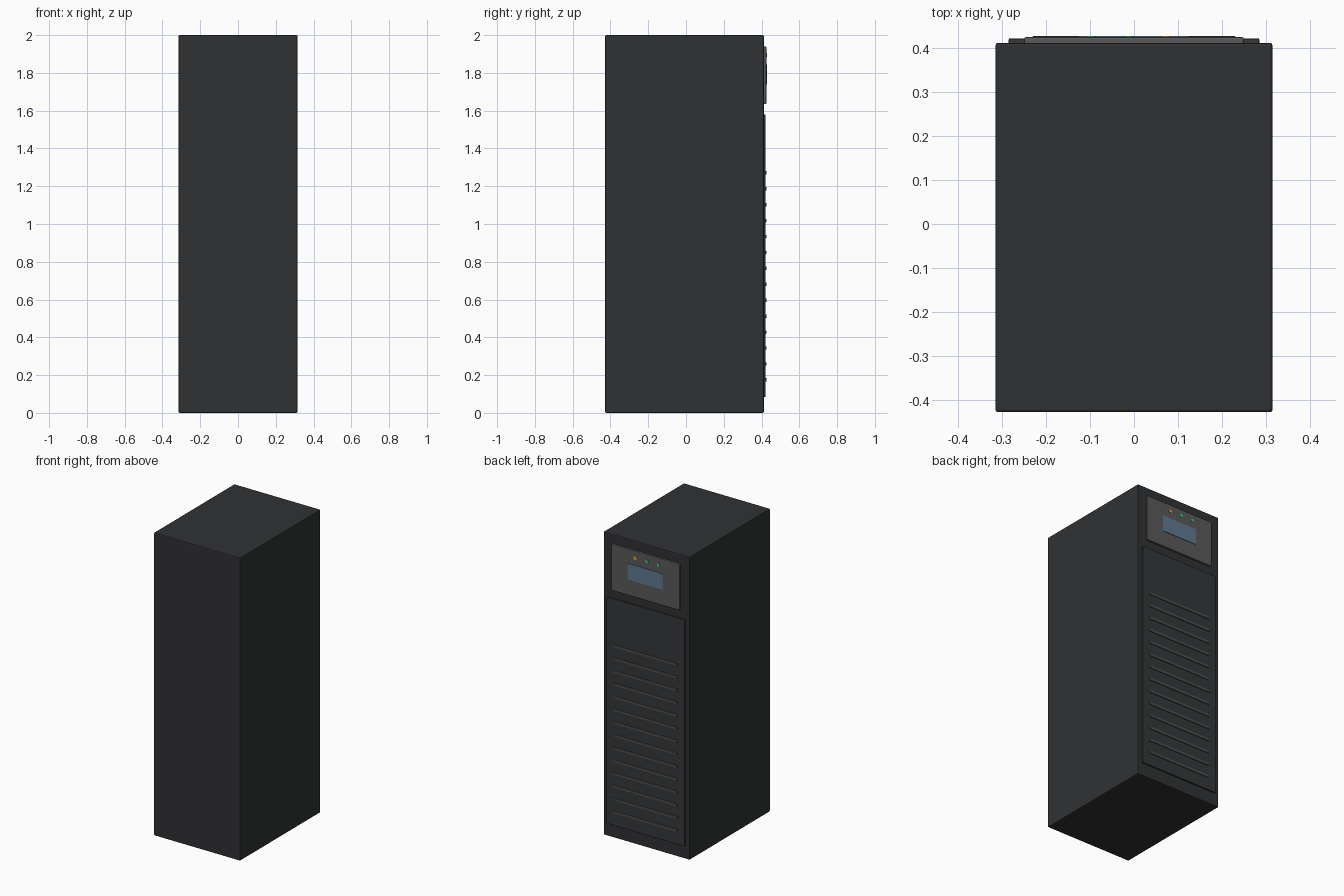
import bpy, bmesh, math

if "Cube" in bpy.data.objects:
    bpy.data.objects.remove(bpy.data.objects["Cube"])


def material(name, rgb):
    m = bpy.data.materials.new(name)
    m.diffuse_color = (*rgb, 1)
    m.use_nodes = True
    m.node_tree.nodes["Principled BSDF"].inputs["Base Color"].default_value = m.diffuse_color
    return m


BODY = material("body_grey", (0.030, 0.031, 0.033))
DOOR = material("door_grey", (0.036, 0.038, 0.040))
SLAT = material("slat_grey", (0.07, 0.072, 0.075))
PANEL = material("panel_grey", (0.10, 0.10, 0.105))
GLASS = material("screen_blue", (0.12, 0.19, 0.28))
GREEN = material("green", (0.05, 0.55, 0.15))
AMBER = material("amber", (0.85, 0.35, 0.03))


def box(name, x, y, z, mat, bevel):
    """Bevelled box from (min, max) pairs."""
    bm = bmesh.new()
    bmesh.ops.create_cube(bm, size=1)
    for v in bm.verts:
        v.co = [(a + b) / 2 + c * (b - a) for c, (a, b) in zip(v.co, (x, y, z))]
    me = bpy.data.meshes.new(name)
    bm.to_mesh(me)
    bm.free()
    me.materials.append(mat)
    ob = bpy.data.objects.new(name, me)
    bpy.context.collection.objects.link(ob)
    mod = ob.modifiers.new("edge_bevel", 'BEVEL')
    mod.width, mod.segments = bevel, 2
    return ob


# Cabinet body
FACE = 0.412
box("cabinet", (-0.315, 0.315), (-0.428, FACE), (0, 2), BODY, 0.006)

# Door with ventilation slats
box("door", (-0.285, 0.285), (FACE - 0.004, 0.422), (0.085, 1.58), DOOR, 0.003)
for i in range(14):
    z = 0.175 + i * 0.0843
    box(f"vent_slat_{i + 1}", (-0.232, 0.232), (0.418, 0.427),
        (z - 0.009, z + 0.009), SLAT, 0.003)

# Control panel with screen
box("control_panel", (-0.25, 0.25), (FACE - 0.004, 0.425), (1.635, 1.94), PANEL, 0.004)
box("screen", (-0.127, 0.127), (0.42, 0.428), (1.738, 1.845), GLASS, 0.002)

# Indicator lamps
for i, (x, mat) in enumerate(((0.073, AMBER), (-0.012, GREEN), (-0.097, GREEN))):
    bpy.ops.mesh.primitive_cylinder_add(vertices=24, radius=0.011, depth=0.008,
                                        location=(x, 0.424, 1.895),
                                        rotation=(math.pi / 2, 0, 0))
    lamp = bpy.context.object
    lamp.name = f"indicator_lamp_{i + 1}"
    lamp.data.materials.append(mat)
    bpy.ops.object.shade_smooth_by_angle()
